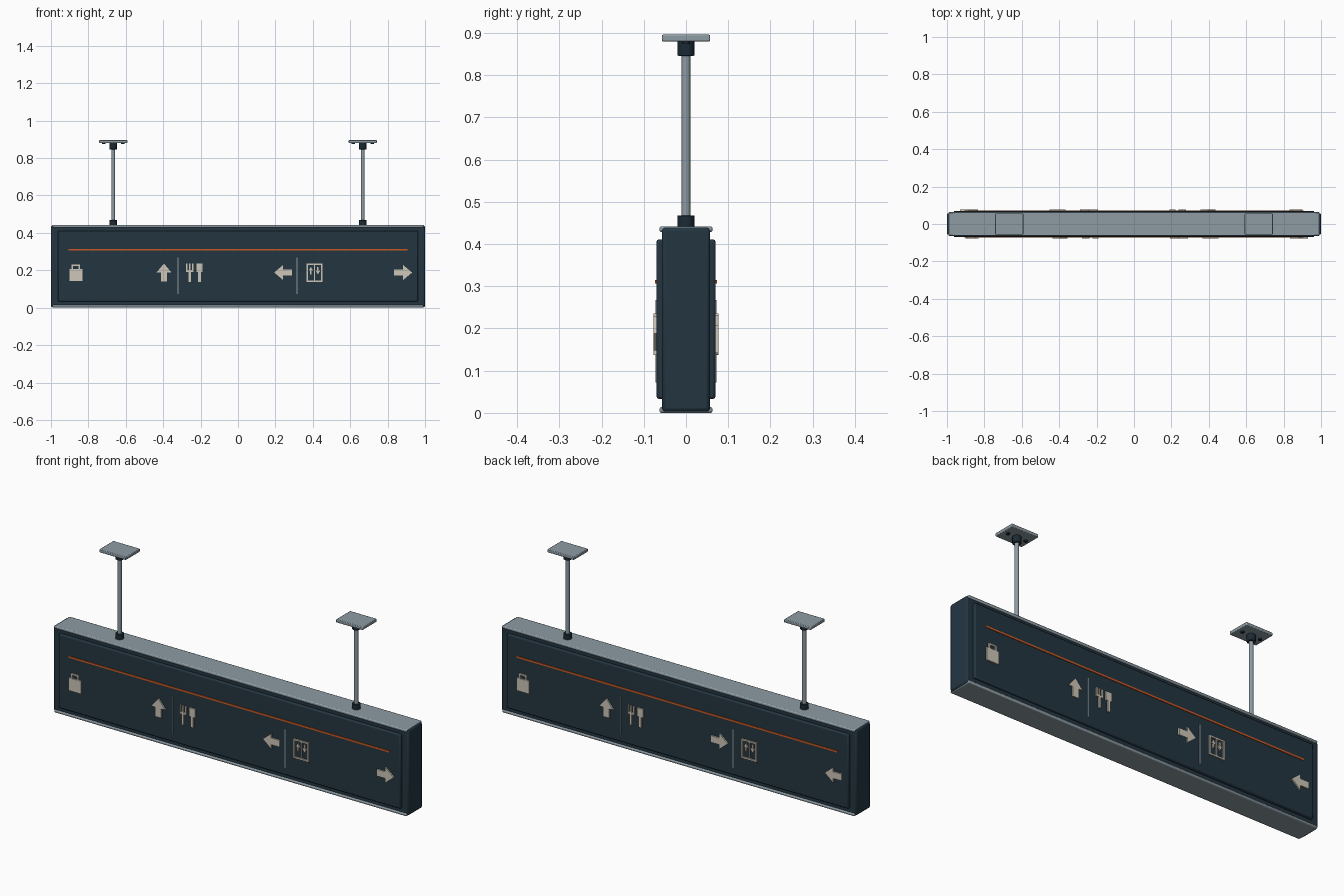
import bpy, bmesh, math

if "Cube" in bpy.data.objects:
    bpy.data.objects.remove(bpy.data.objects["Cube"])


def material(name, rgb):
    m = bpy.data.materials.new(name)
    m.diffuse_color = (*rgb, 1)
    m.use_nodes = True
    m.node_tree.nodes["Principled BSDF"].inputs["Base Color"].default_value = m.diffuse_color
    return m


NAVY = material("navy paint", (0.017, 0.036, 0.053))
COLLAR = material("dark collar", (0.011, 0.023, 0.035))
METAL = material("brushed metal", (0.27, 0.33, 0.37))
CREAM = material("cream symbol", (0.62, 0.57, 0.48))
ORANGE = material("orange stripe", (0.58, 0.10, 0.018))
LINE = material("grey divider", (0.30, 0.34, 0.36))


def finish(name, bm, mat, bevel=0.0, segments=2):
    bmesh.ops.recalc_face_normals(bm, faces=bm.faces)
    mesh = bpy.data.meshes.new(name)
    bm.to_mesh(mesh)
    bm.free()
    mesh.materials.append(mat)
    ob = bpy.data.objects.new(name, mesh)
    bpy.context.collection.objects.link(ob)
    if bevel:
        mod = ob.modifiers.new("soft edges", 'BEVEL')
        mod.width, mod.segments = bevel, segments
    bpy.context.view_layer.objects.active = ob
    ob.select_set(True)
    bpy.ops.object.shade_smooth_by_angle(angle=math.radians(35))
    ob.select_set(False)
    return ob


def box(name, x, y, z, mat, bevel=0.0):
    bm = bmesh.new()
    bmesh.ops.create_cube(bm, size=1)
    for v in bm.verts:
        for i, (lo, hi) in enumerate((x, y, z)):
            v.co[i] = lo if v.co[i] < 0 else hi
    return finish(name, bm, mat, bevel)


def cylinder(name, x, r, z0, z1, mat, bevel=0.0, sides=24):
    bm = bmesh.new()
    bmesh.ops.create_cone(bm, cap_ends=True, segments=sides, radius1=r, radius2=r, depth=z1 - z0)
    bmesh.ops.translate(bm, verts=bm.verts, vec=(x, 0, (z0 + z1) / 2))
    return finish(name, bm, mat, bevel)


def plate(name, shapes, side, mat, y0=0.068, y1=0.077):
    """Extruded flat outlines on the front (side=1) or back (side=-1)."""
    bm = bmesh.new()
    for pts in shapes:
        near, far = [[bm.verts.new((side * u, -side * y, z)) for u, z in pts] for y in (y0, y1)]
        bm.faces.new(near)
        bm.faces.new(far)
        for i in range(len(pts)):
            j = (i + 1) % len(pts)
            bm.faces.new((near[i], near[j], far[j], far[i]))
    return finish(name, bm, mat)


def rect(u0, u1, z0, z1):
    return [(u0, z0), (u1, z0), (u1, z1), (u0, z1)]


def arrow(u, z, turn, size=0.048, head=0.04, shaft=0.017):
    """Arrow outline pointing right, turned by quarter turns."""
    pts = [(size, 0), (0, head), (0, shaft), (-size, shaft),
           (-size, -shaft), (0, -shaft), (0, -head)]
    c, s = (1, 0, -1, 0)[turn], (0, 1, 0, -1)[turn]
    return [(u + c * a - s * b, z + s * a + c * b) for a, b in pts]


# Sign housing with metal rails along top and bottom
box("housing", (-1, 1), (-0.057, 0.057), (0.003, 0.439), NAVY, 0.008)
box("top_rail", (-0.993, 0.993), (-0.063, 0.063), (0.428, 0.442), METAL, 0.005)
box("bottom_rail", (-0.993, 0.993), (-0.063, 0.063), (0.0, 0.014), METAL, 0.005)

# Ceiling hangers
for label, x in (("left", -0.667), ("right", 0.667)):
    cylinder(label + "_lower_collar", x, 0.020, 0.438, 0.468, COLLAR, 0.002)
    cylinder(label + "_rod", x, 0.0105, 0.44, 0.88, METAL)
    cylinder(label + "_upper_collar", x, 0.020, 0.846, 0.881, COLLAR, 0.002)
    box(label + "_ceiling_plate", (x - 0.075, x + 0.075), (-0.057, 0.057),
        (0.88, 0.896), METAL, 0.003)
    for dx in (-0.05, 0.05):
        cylinder(label + "_plate_screw", x + dx, 0.009, 0.874, 0.881, COLLAR, sides=12)

# Both display faces
for label, s in (("front", 1), ("back", -1)):
    y0, y1 = sorted((-s * 0.05, -s * 0.070))
    box(label + "_panel", (-0.963, 0.963), (y0, y1), (0.033, 0.411), NAVY, 0.006)
    plate(label + "_stripe", [rect(-0.905, 0.905, 0.306, 0.315)], s, ORANGE, y1=0.073)
    for u in (-0.32, 0.315):
        plate(label + "_divider", [rect(u - 0.0025, u + 0.0025, 0.072, 0.268)], s, LINE, y1=0.072)

    # Bag: body with a handle loop
    plate(label + "_bag", [rect(-0.902, -0.832, 0.142, 0.207),
                           rect(-0.889, -0.881, 0.207, 0.232),
                           rect(-0.853, -0.845, 0.207, 0.232),
                           rect(-0.881, -0.853, 0.224, 0.232)], s, CREAM)
    # Fork and spatula
    tines = [rect(u, u + 0.008, 0.200, 0.236) for u in (-0.277, -0.262, -0.247)]
    plate(label + "_fork", tines + [rect(-0.277, -0.239, 0.192, 0.202),
                                    rect(-0.264, -0.252, 0.138, 0.192)], s, CREAM)
    plate(label + "_spatula", [rect(-0.223, -0.189, 0.192, 0.236),
                               rect(-0.213, -0.199, 0.138, 0.192)], s, CREAM)
    # Lift: framed doors with small arrows
    plate(label + "_lift", [rect(0.365, 0.373, 0.137, 0.235), rect(0.444, 0.452, 0.137, 0.235),
                            rect(0.373, 0.444, 0.137, 0.145), rect(0.373, 0.444, 0.227, 0.235),
                            rect(0.406, 0.411, 0.145, 0.227),
                            arrow(0.390, 0.198, 1, 0.020, 0.012, 0.004),
                            arrow(0.427, 0.198, 3, 0.020, 0.012, 0.004)], s, CREAM)
    # Direction arrows; sideways ones swap on the back
    plate(label + "_up_arrow", [arrow(-0.396, 0.188, 1)], s, CREAM)
    plate(label + "_inner_arrow", [arrow(0.241, 0.188, 2 if s > 0 else 0)], s, CREAM)
    plate(label + "_outer_arrow", [arrow(0.883, 0.188, 0 if s > 0 else 2)], s, CREAM)
